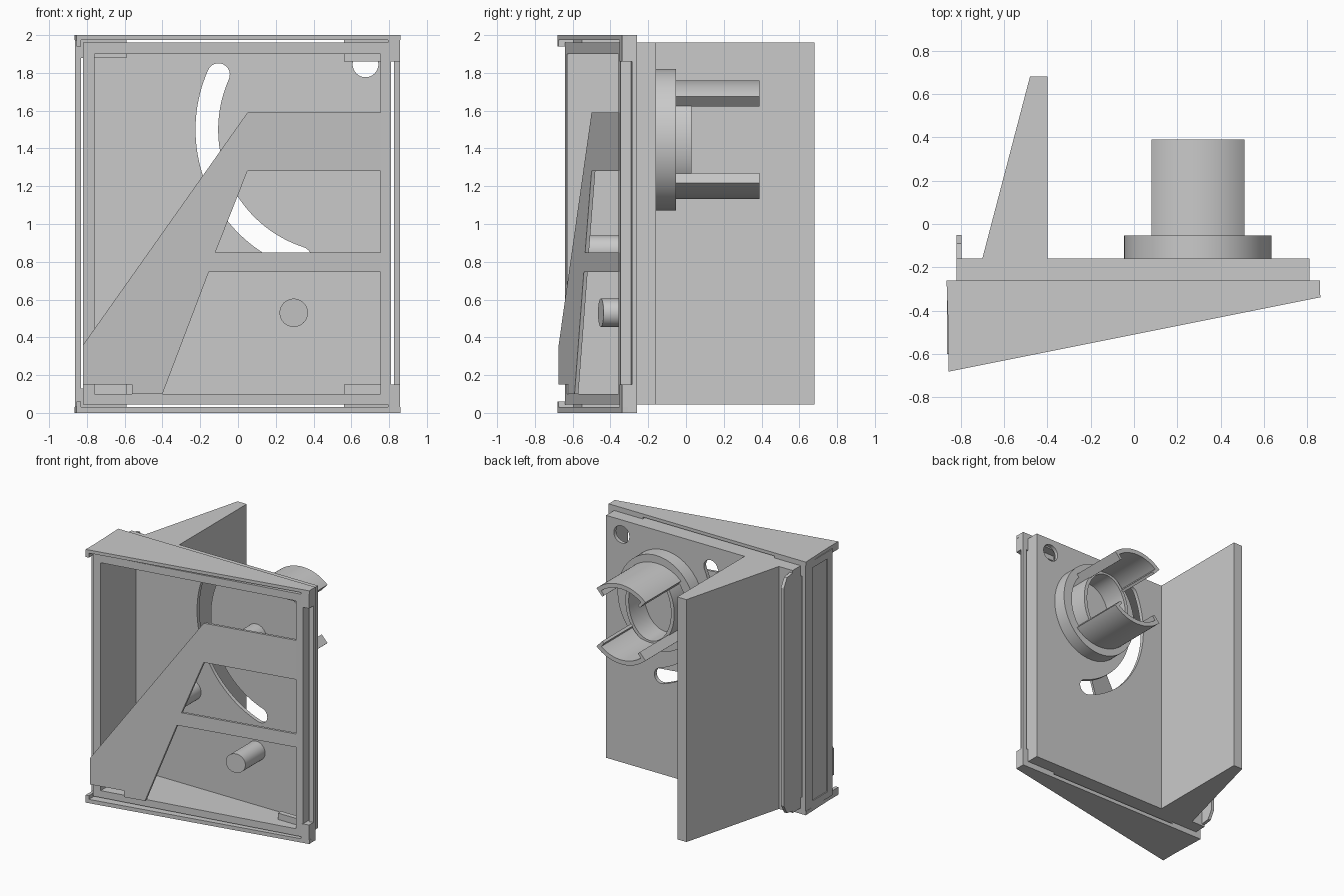
import bpy, bmesh, math

cube = bpy.data.objects.get("Cube")
if cube:
    bpy.data.objects.remove(cube, do_unlink=True)

grey = bpy.data.materials.new("plain grey")
grey.use_nodes = True
grey.diffuse_color = (0.59, 0.59, 0.59, 1)
grey.node_tree.nodes["Principled BSDF"].inputs["Base Color"].default_value = grey.diffuse_color

BACK = -0.26      # rear edge of the sleeve
FLOOR = -0.19     # inner face of the thin back plate
REAR = -0.16      # rear face of the back plate


def slope(x):
    """Slanted front of the caps and bracket."""
    return -0.51 + 0.2 * x


def rim(x):
    """Slanted front edge of the inner box."""
    return -0.492 + 0.18 * x


def sleeve(x):
    """Slanted front edge of the sleeve sides."""
    return -0.4425 + 0.1834 * x


def behind(x):
    """Rear face of the thin bracket."""
    return slope(x) + 0.02


def make(name, bottom, top):
    """Solid between two matching loops of points."""
    bm = bmesh.new()
    a = [bm.verts.new(p) for p in bottom]
    b = [bm.verts.new(p) for p in top]
    bm.faces.new(a)
    bm.faces.new(b)
    n = len(a)
    for i in range(n):
        j = (i + 1) % n
        bm.faces.new((a[i], a[j], b[j], b[i]))
    bmesh.ops.recalc_face_normals(bm, faces=bm.faces)
    me = bpy.data.meshes.new(name)
    bm.to_mesh(me)
    bm.free()
    me.materials.append(grey)
    ob = bpy.data.objects.new(name, me)
    bpy.context.collection.objects.link(ob)
    return ob


def upright(name, pts, z0, z1):
    """Plan outline raised in z."""
    return make(name, [(x, y, z0) for x, y in pts], [(x, y, z1) for x, y in pts])


def through(name, pts, front, back):
    """Front outline pushed along y; either end may follow a slope."""
    f = front if callable(front) else lambda x: front
    g = back if callable(back) else lambda x: back
    return make(name, [(x, f(x), z) for x, z in pts], [(x, g(x), z) for x, z in pts])


def slab(name, x0, x1, z0, z1, front, back=BACK):
    return through(name, [(x0, z0), (x1, z0), (x1, z1), (x0, z1)], front, back)


def arc(cx, cz, rx, rz, a0, a1, n):
    angles = [math.radians(a0 + (a1 - a0) * i / n) for i in range(n + 1)]
    return [(cx + rx * math.cos(a), cz + rz * math.sin(a)) for a in angles]


def circle(cx, cz, rx, rz=None, n=64):
    return arc(cx, cz, rx, rz or rx, 0, 360, n)[:-1]


def activate(ob):
    bpy.ops.object.select_all(action='DESELECT')
    ob.select_set(True)
    bpy.context.view_layer.objects.active = ob


def cut(ob, *cutters):
    for c in cutters:
        m = ob.modifiers.new("cut", 'BOOLEAN')
        m.operation = 'DIFFERENCE'
        m.solver = 'EXACT'
        m.object = c
        activate(ob)
        bpy.ops.object.modifier_apply(modifier=m.name)
        bpy.data.objects.remove(c, do_unlink=True)


def smooth(ob):
    activate(ob)
    bpy.ops.object.shade_smooth_by_angle(angle=math.radians(30))


# Back plate with curved slot and round hole
plate = slab("back_plate", -0.82, 0.81, 0.045, 1.96, FLOOR, REAR)
SX, SZ, SR, W = 0.55, 1.5, 0.715, 0.06
start, end = arc(SX, SZ, SR, SR, 156, 252, 1)
slot = arc(SX, SZ, SR + W, SR + W, 156, 252, 40)
slot += arc(*end, W, W, 252, 432, 12)[1:-1]
slot += arc(SX, SZ, SR - W, SR - W, 252, 156, 40)
slot += arc(*start, W, W, -24, 156, 12)[1:-1]
cut(plate, through("slot_cutter", slot, -0.5, 0),
    through("hole_cutter", circle(0.675, 1.845, 0.068), -0.5, 0))
smooth(plate)

# Inner box walls with a slanted open front
slab("box_left_wall", -0.82, -0.76, 0.045, 1.96, rim, FLOOR)
slab("box_right_wall", 0.755, 0.81, 0.045, 1.96, rim, FLOOR)
slab("box_floor", -0.76, 0.755, 0.045, 0.10, rim, FLOOR)
slab("box_roof", -0.76, 0.755, 1.90, 1.96, rim, FLOOR)

# Outer sleeve, separated from the box by a narrow gap
for name, z0, z1 in (("sleeve_bottom", 0, 0.03), ("sleeve_top", 1.975, 2)):
    upright(name, [(-0.85, slope(-0.85)), (0.86, slope(0.86)), (0.855, BACK), (-0.865, BACK)], z0, z1)
left = slab("sleeve_left", -0.862, -0.832, 0.03, 1.975, sleeve)
cut(left, upright("panel_cutter", [(-0.9, -0.535), (-0.854, -0.535), (-0.854, -0.35), (-0.9, -0.35)], 0.08, 1.92))
slab("sleeve_right", 0.825, 0.858, 0.03, 1.975, sleeve)

# Corner blocks that bridge the gap
for level, za, zb, zc, zd in (("bottom", 0.03, 0.048, 0.03, 0.13), ("top", 1.957, 1.975, 1.88, 1.975)):
    for side, x0, x1, xa, xb in (("left", -0.86, -0.59, -0.84, -0.815), ("right", 0.56, 0.85, 0.80, 0.83)):
        slab(f"{level}_{side}_bridge", x0, x1, za, zb, sleeve)
        slab(f"{level}_{side}_side_bridge", xa, xb, zc, zd, sleeve)
for level, z0, z1, tab0, tab1 in (("bottom", 0, 0.15, 0.10, 0.15), ("top", 1.86, 2, 1.86, 1.90)):
    slab(f"{level}_right_corner", 0.795, 0.858, z0, z1, slope)
    slab(f"{level}_right_tab", 0.56, 0.76, tab0, tab1, -0.30)
for level, z0, z1, tab0, tab1 in (("bottom", 0, 0.06, 0.10, 0.15), ("top", 1.94, 2, 1.88, 1.90)):
    slab(f"{level}_left_corner", -0.855, -0.83, z0, z1, slope)
    slab(f"{level}_left_tab", -0.76, -0.59, tab0, tab1, -0.30)

# Diagonal bracket on the slanted front, with a foot joining it to the box
bracket = through("front_bracket", [(-0.82, 0.15), (-0.82, 0.36), (0.05, 1.59), (0.757, 1.59),
                                    (0.757, 0.10), (-0.56, 0.10), (-0.56, 0.15)], slope, behind)
cut(bracket,
    through("upper_window", [(0.05, 1.28), (0.9, 1.28), (0.9, 0.85), (-0.12, 0.85)], -1, 0),
    through("lower_window", [(-0.155, 0.745), (0.9, 0.745), (0.9, 0.0), (-0.438, 0.0)], -1, 0))
through("bracket_foot", [(-0.82, 0.15), (-0.76, 0.15), (-0.76, 0.445), (-0.82, 0.36)], behind, rim)

# Posts and peg inside the box
smooth(through("upper_post", circle(0.295, 1.446, 0.085, n=40), behind, FLOOR))
smooth(through("lower_post", circle(-0.27, 0.86, 0.08, n=40), behind, FLOOR))
smooth(through("front_peg", circle(0.295, 0.53, 0.075, n=40), slope, FLOOR))

# Rear fin and edge strip
upright("rear_fin", [(-0.7, REAR), (-0.4, REAR), (-0.4, 0.68), (-0.48, 0.68)], 0.045, 1.96)
strip = [(REAR, 0.06), (-0.09, 0.07), (-0.05, 0.14), (-0.05, 1.86), (-0.09, 1.93), (REAR, 1.94)]
make("edge_strip", [(-0.82, y, z) for y, z in strip], [(-0.795, y, z) for y, z in strip])

# Rear socket: oval ring, oval collar and two curved arms
CX, CZ = 0.295, 1.446
for name, outer, inner, y1 in (("socket_ring", (0.34, 0.375), (0.265, 0.31), -0.053),
                               ("socket_collar", (0.213, 0.29), (0.185, 0.265), 0.03)):
    part = through(name, circle(CX, CZ, *outer, 96), REAR, y1)
    cut(part, through("bore_cutter", circle(CX, CZ, *inner, 96), -0.3, 0.1))
    smooth(part)
for name, mid in (("upper", 90), ("lower", 270)):
    a, b = mid - 43, mid + 43
    smooth(through(f"{name}_arm", arc(CX, CZ, 0.314, 0.314, a, b, 32) + arc(CX, CZ, 0.28, 0.28, b, a, 32),
                   REAR, 0.39))
    for side, s, e in (("right", a, a + 5), ("left", b - 5, b)):
        through(f"{name}_arm_{side}_lip", arc(CX, CZ, 0.285, 0.285, s, e, 4) + arc(CX, CZ, 0.24, 0.24, e, s, 4),
                REAR, 0.39)
